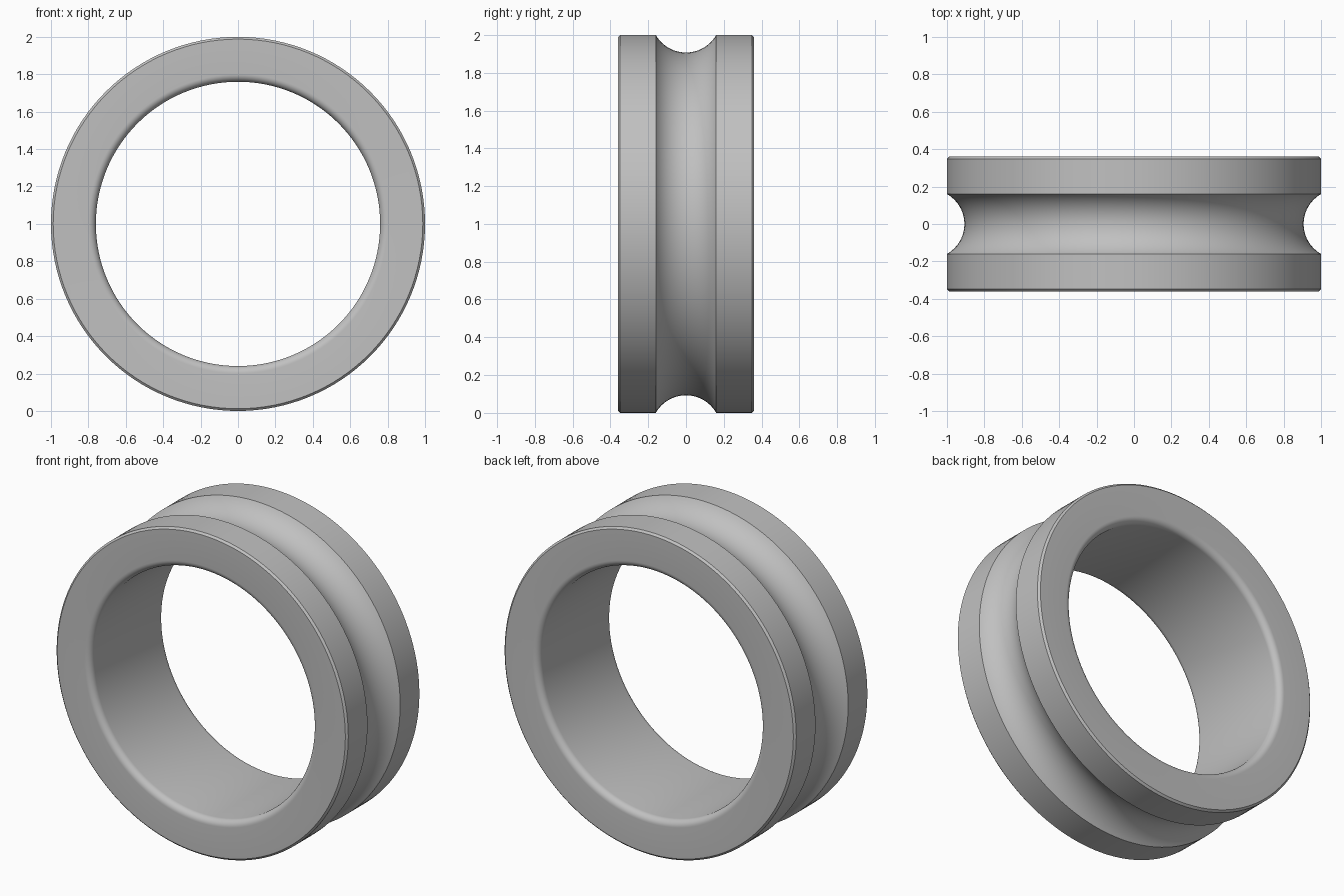
import bpy, bmesh
from math import sin, cos, pi, asin, radians
from mathutils import Matrix, Vector

cube = bpy.data.objects.get("Cube")
if cube:
    bpy.data.objects.remove(cube, do_unlink=True)

OUTER, BORE, HALF_WIDTH = 1.0, 0.76, 0.36
CHAMFER, FILLET = 0.012, 0.04
GROOVE_HALF, GROOVE_DEPTH = 0.16, 0.093
SEGMENTS = 128

steel = bpy.data.materials.new("steel_grey")
steel.use_nodes = True
colour = (0.53, 0.53, 0.53, 1)
steel.diffuse_color = colour
steel.node_tree.nodes["Principled BSDF"].inputs["Base Color"].default_value = colour


def arc(cr, cy, radius, start, end, steps):
    """Points (radius, y) on an arc around (cr, cy)."""
    angles = [start + (end - start) * i / steps for i in range(steps + 1)]
    return [(cr + radius * cos(a), cy + radius * sin(a)) for a in angles]


# Ball groove: a circular arc cut into the outer surface
groove_r = (GROOVE_HALF ** 2 + GROOVE_DEPTH ** 2) / (2 * GROOVE_DEPTH)
spread = asin(GROOVE_HALF / groove_r)
groove = arc(OUTER - GROOVE_DEPTH + groove_r, 0, groove_r, pi + spread, pi - spread, 24)

# Back half of the rim: chamfered outside, rounded into the bore
rim = [(OUTER, HALF_WIDTH - CHAMFER), (OUTER - CHAMFER, HALF_WIDTH)]
rim += arc(BORE + FILLET, HALF_WIDTH - FILLET, FILLET, pi / 2, pi, 8)
front_rim = [(r, -y) for r, y in reversed(rim)]
profile = groove + rim + front_rim

# Revolve the closed section around the y axis
bm = bmesh.new()
verts = [bm.verts.new((r, y, 0)) for r, y in profile]
edges = [bm.edges.new((a, b)) for a, b in zip(verts, verts[1:] + verts[:1])]
bmesh.ops.spin(bm, geom=verts + edges, cent=(0, 0, 0), axis=(0, 1, 0),
               angle=2 * pi, steps=SEGMENTS, use_merge=True)
bmesh.ops.remove_doubles(bm, verts=bm.verts, dist=1e-5)
bmesh.ops.recalc_face_normals(bm, faces=bm.faces)
bmesh.ops.transform(bm, matrix=Matrix.Translation(Vector((0, 0, OUTER))), verts=bm.verts)
mesh = bpy.data.meshes.new("grooved_ring")
bm.to_mesh(mesh)
bm.free()
mesh.materials.append(steel)

ring = bpy.data.objects.new("grooved_ring", mesh)
bpy.context.collection.objects.link(ring)
bpy.ops.object.select_all(action="DESELECT")
ring.select_set(True)
bpy.context.view_layer.objects.active = ring
bpy.ops.object.shade_smooth_by_angle(angle=radians(30))
